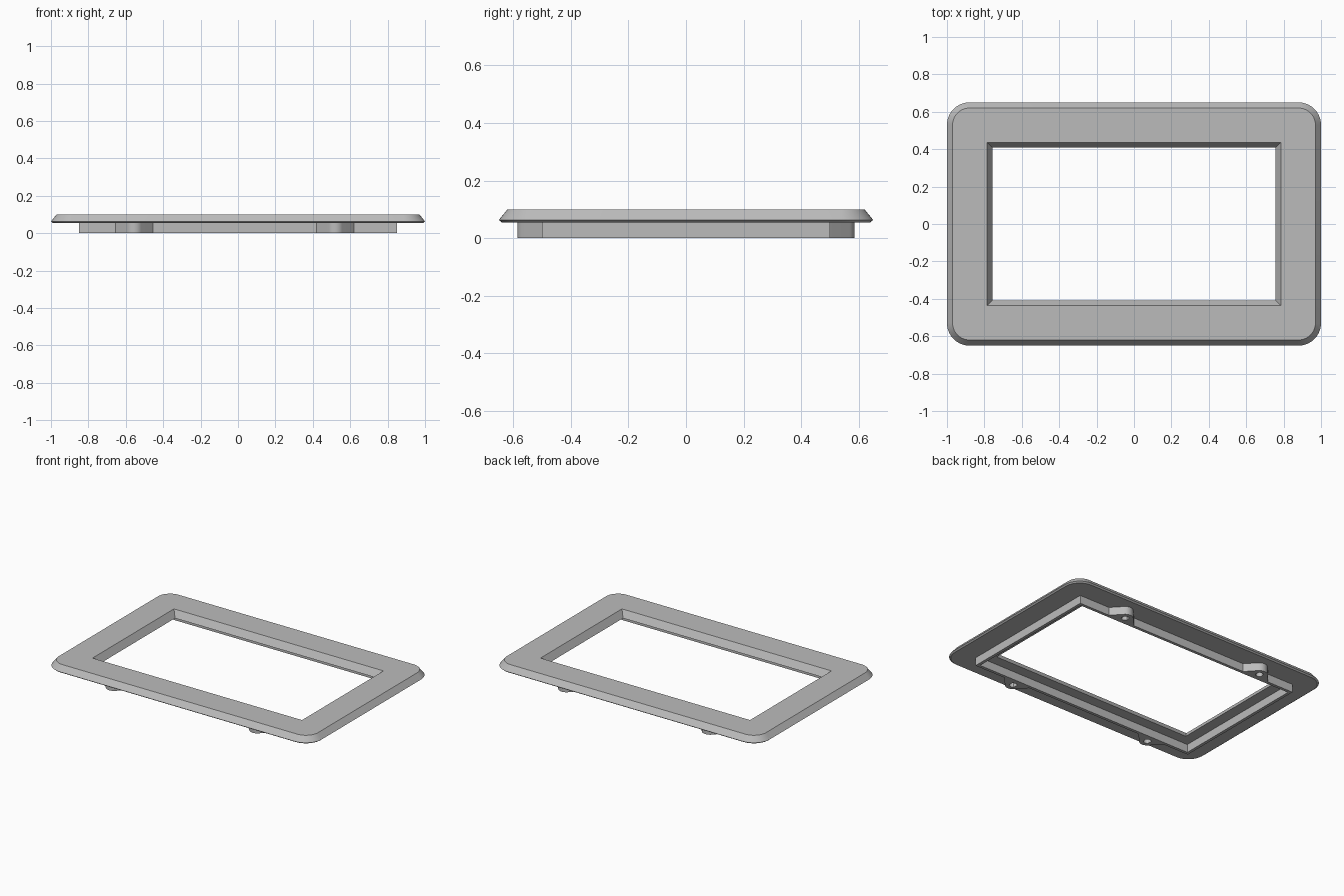
import bpy
import bmesh
from math import cos, sin, pi, radians

cube = bpy.data.objects.get("Cube")
if cube:
    bpy.data.objects.remove(cube, do_unlink=True)

grey = bpy.data.materials.new("plain grey")
grey.use_nodes = True
colour = (0.5, 0.5, 0.5, 1)
grey.diffuse_color = colour
grey.node_tree.nodes["Principled BSDF"].inputs["Base Color"].default_value = colour


def rounded_rect(hx, hy, r, z, steps=10):
    """Loop of points; a zero radius gives a sharp rectangle."""
    pts = []
    for i, (sx, sy) in enumerate([(1, 1), (-1, 1), (-1, -1), (1, -1)]):
        for k in range(steps + 1):
            a = (i + k / steps) * pi / 2
            pts.append((sx * (hx - r) + r * cos(a), sy * (hy - r) + r * sin(a), z))
    return pts


def closed_loft(name, loops):
    """Join each loop to the next, and the last to the first."""
    bm = bmesh.new()
    rings = [[bm.verts.new(p) for p in loop] for loop in loops]
    for a, b in zip(rings, rings[1:] + rings[:1]):
        n = len(a)
        for i in range(n):
            j = (i + 1) % n
            bm.faces.new((a[i], a[j], b[j], b[i]))
    bmesh.ops.remove_doubles(bm, verts=bm.verts, dist=1e-5)
    bmesh.ops.recalc_face_normals(bm, faces=bm.faces)
    mesh = bpy.data.meshes.new(name)
    bm.to_mesh(mesh)
    bm.free()
    mesh.materials.append(grey)
    obj = bpy.data.objects.new(name, mesh)
    bpy.context.collection.objects.link(obj)
    bpy.ops.object.select_all(action="DESELECT")
    obj.select_set(True)
    bpy.context.view_layer.objects.active = obj
    bpy.ops.object.shade_smooth_by_angle(angle=radians(25))
    return obj


UNDER, TOP = 0.055, 0.1

# Bevelled face frame with a tapered window
closed_loft("face_frame", [
    rounded_rect(0.757, 0.408, 0, UNDER),
    rounded_rect(0.99, 0.64, 0.11, UNDER),
    rounded_rect(1.0, 0.65, 0.12, 0.063),
    rounded_rect(0.97, 0.62, 0.09, TOP),
    rounded_rect(0.785, 0.436, 0, TOP),
])

# Thin locating wall under the frame
closed_loft("locating_wall", [
    rounded_rect(hx, hy, 0, z) for hx, hy, z in [
        (0.85, 0.5, 0), (0.85, 0.5, UNDER), (0.83, 0.48, UNDER), (0.83, 0.48, 0)]
])


def screw_tab(name, cx, side):
    """Tapered tab with a rounded end and a screw hole."""
    cy, r, hole = 0.535, 0.05, 0.024
    arc = [radians(42 + 96 * k / 14) for k in range(15)]
    outline = [(r * cos(a), r * sin(a)) for a in arc]
    outline += [(-0.1, -0.035)]
    outline += [(x, -0.045) for x in (-0.1, -0.05, -0.025, 0, 0.025, 0.05, 0.1)]
    outline += [(0.1, -0.035)]
    inner = []
    for x, y in outline:
        d = (x * x + y * y) ** 0.5
        inner.append((x * hole / d, y * hole / d))
    closed_loft(name, [
        [(cx + x, side * (cy + y), z) for x, y in ring]
        for ring, z in [(outline, 0), (outline, UNDER), (inner, UNDER), (inner, 0)]])


# Four tabs, mirrored front to back
for end, side in (("front", -1), ("back", 1)):
    screw_tab(end + "_left_tab", 0.52, side)
    screw_tab(end + "_right_tab", -0.555, side)
